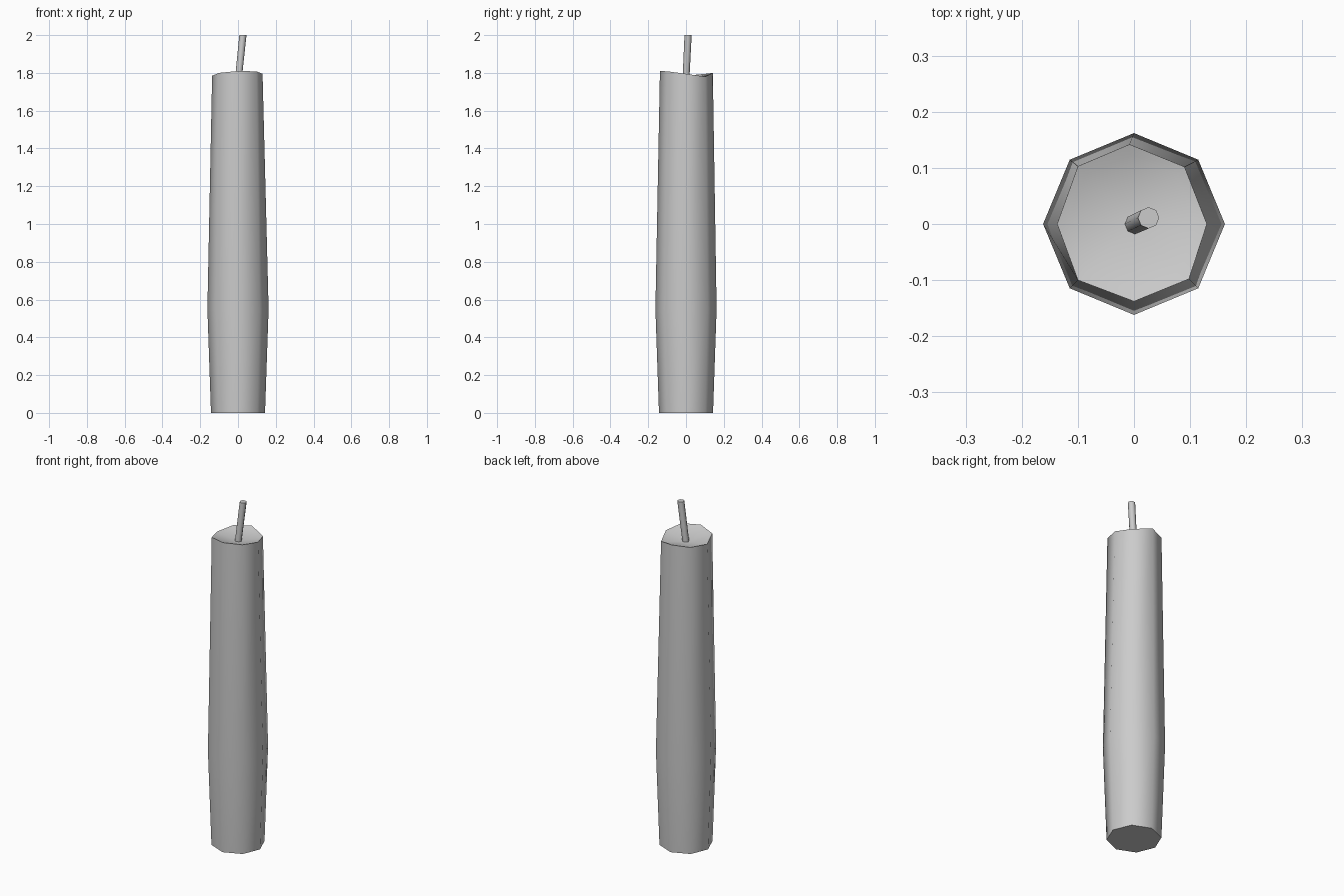
import bpy, bmesh, math
from mathutils import Vector

if "Cube" in bpy.data.objects:
    bpy.data.objects.remove(bpy.data.objects["Cube"])

SIDES = 8


def ring(bm, radius, z, center=(0, 0)):
    return [bm.verts.new((center[0] + radius * math.cos(i * math.tau / SIDES),
                          center[1] + radius * math.sin(i * math.tau / SIDES), z))
            for i in range(SIDES)]


def bridge(bm, a, b):
    for i in range(SIDES):
        j = (i + 1) % SIDES
        bm.faces.new((a[i], a[j], b[j], b[i]))


def finish(bm, name):
    bmesh.ops.recalc_face_normals(bm, faces=bm.faces)
    mesh = bpy.data.meshes.new(name)
    bm.to_mesh(mesh)
    bm.free()
    ob = bpy.data.objects.new(name, mesh)
    bpy.context.collection.objects.link(ob)
    bpy.context.view_layer.objects.active = ob
    ob.select_set(True)
    bpy.ops.object.shade_smooth_by_angle(angle=math.radians(50))
    ob.select_set(False)


# wax body: octagonal column with an uneven rim and a shallow melted hollow
rim = [(0.13, 0, 1.795), (0.09, 0.102, 1.78), (-0.008, 0.142, 1.80), (-0.1, 0.103, 1.795),
       (-0.137, 0, 1.785), (-0.1, -0.1, 1.80), (0, -0.138, 1.81), (0.098, -0.098, 1.808)]
bm = bmesh.new()
bottom = ring(bm, 0.143, 0)
belly = ring(bm, 0.162, 0.55)
top = [bm.verts.new(p) for p in rim]
lip = [bm.verts.new((x * 0.86, y * 0.86, z - 0.006)) for x, y, z in rim]
bm.faces.new(bottom)
for a, b in ((bottom, belly), (belly, top), (top, lip)):
    bridge(bm, a, b)
pool = bm.verts.new((0, 0, 1.765))
for i in range(SIDES):
    bm.faces.new((lip[i], lip[(i + 1) % SIDES], pool))
finish(bm, "wax_body")

# leaning wick
bm = bmesh.new()
low = ring(bm, 0.018, 1.75, (0.0, -0.001))
high = ring(bm, 0.019, 2.0, (0.026, 0.011))
bridge(bm, low, high)
bm.faces.new(low)
bm.faces.new(high)
finish(bm, "wick")
